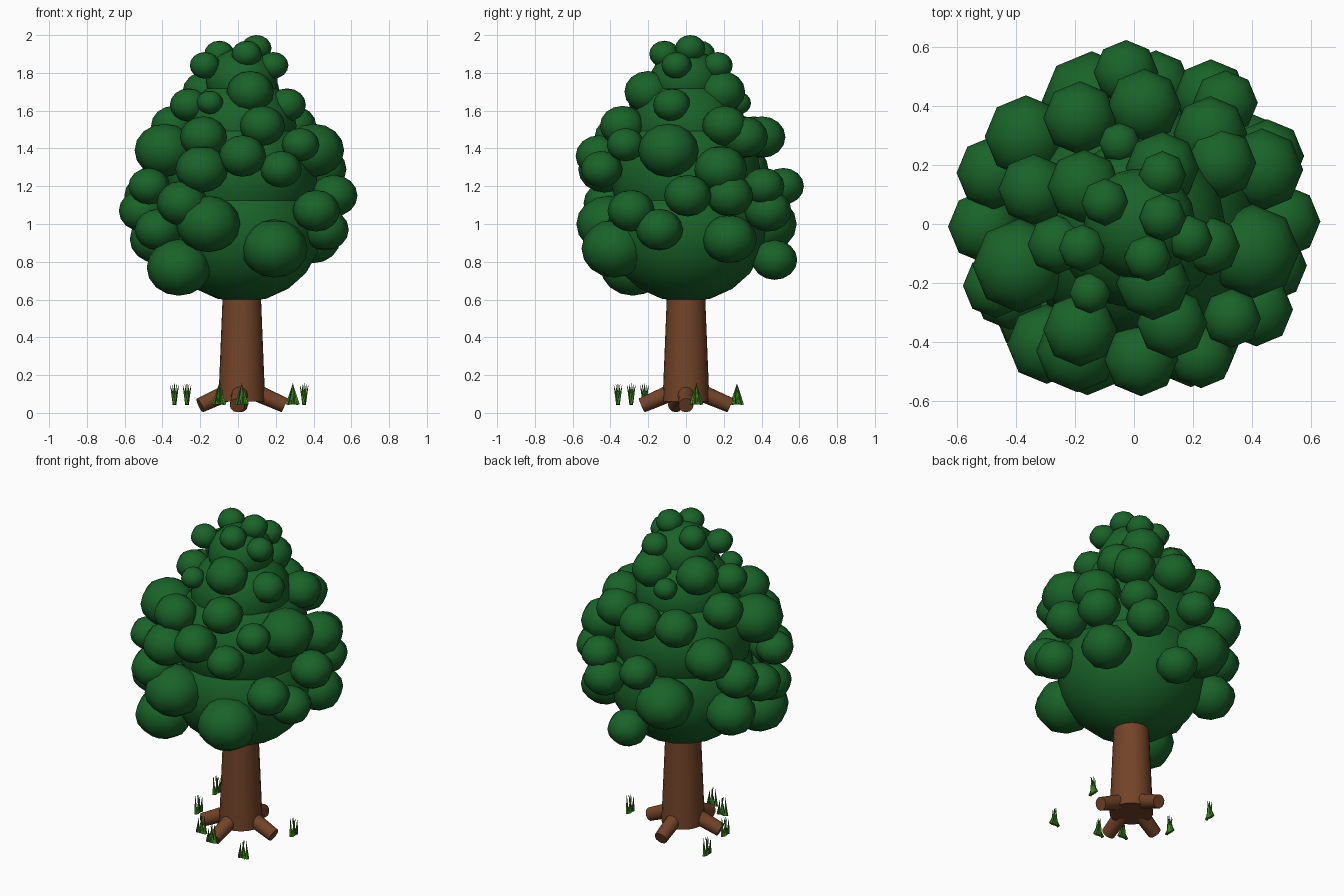
import bpy, bmesh, math
from mathutils import Vector, Matrix

if "Cube" in bpy.data.objects:
    bpy.data.objects.remove(bpy.data.objects["Cube"])


def material(name, rgb):
    m = bpy.data.materials.new(name)
    m.diffuse_color = (*rgb, 1)
    m.use_nodes = True
    m.node_tree.nodes["Principled BSDF"].inputs["Base Color"].default_value = m.diffuse_color
    return m


LEAF = material("leaf green", (0.010, 0.125, 0.022))
BARK = material("bark brown", (0.170, 0.057, 0.021))
GRASS = material("grass green", (0.045, 0.230, 0.014))


def finish(bm, name, mat, angle=None):
    me = bpy.data.meshes.new(name)
    bm.to_mesh(me)
    bm.free()
    me.materials.append(mat)
    ob = bpy.data.objects.new(name, me)
    bpy.context.collection.objects.link(ob)
    if angle:
        bpy.ops.object.select_all(action='DESELECT')
        ob.select_set(True)
        bpy.context.view_layer.objects.active = ob
        bpy.ops.object.shade_smooth_by_angle(angle=math.radians(angle))


def taper(bm, a, b, r1, r2, sides):
    """Tapered cylinder from point a to point b."""
    a, b = Vector(a), Vector(b)
    d = b - a
    mat = Matrix.Translation((a + b) / 2) @ d.to_track_quat('Z', 'Y').to_matrix().to_4x4()
    bmesh.ops.create_cone(bm, cap_ends=True, segments=sides, radius1=r1, radius2=r2,
                          depth=d.length, matrix=mat)


def blob(bm, pos, r, squash=0.88, seg=8, rings=8):
    """Squashed low-poly ball."""
    mat = Matrix.Translation(pos) @ Matrix.Diagonal((r, r, r * squash, 1))
    bmesh.ops.create_uvsphere(bm, u_segments=seg, v_segments=rings, radius=1, matrix=mat)


# Trunk
bm = bmesh.new()
taper(bm, (0.02, 0, 0.06), (0.02, 0, 0.80), 0.124, 0.094, 20)
finish(bm, "trunk", BARK, 40)

# Four roots, about a quarter turn apart
bm = bmesh.new()
for i in range(4):
    a = math.radians(90 * i + (0, 2, 14, -6)[i])
    c, s = math.cos(a), math.sin(a)
    taper(bm, (0.02 + 0.06 * c, 0.06 * s, 0.115), (0.02 + 0.228 * c, 0.235 * s, 0.040),
          0.046, 0.040, 12)
finish(bm, "roots", BARK, 40)

# Grass tufts: blade feet spread along one axis, tips along the other
bm = bmesh.new()
tufts = ((-0.336, 0.27), (-0.27, -0.005), (0.35, 0.055),
         (-0.10, -0.22), (0.02, -0.29), (0.29, -0.36))
for x, y in tufts:
    for i in range(-2, 3):
        a, b = (0.014 * i, 0), (0.0014 * i, 0.011 * i * (-1) ** i)
        if y > -0.1:
            a, b = a[::-1], b[::-1]
        taper(bm, (x + a[0], y + a[1], 0.045),
              (x + b[0], y + b[1], 0.157 - 0.006 * abs(i)), 0.010, 0.001, 5)
finish(bm, "grass", GRASS)

# Crown core: stacked ellipsoids
bm = bmesh.new()
for z, r in ((0.96, 0.42), (1.25, 0.40), (1.52, 0.29), (1.76, 0.19)):
    blob(bm, (0.02, 0, z), r, 0.89, 16, 10)
finish(bm, "crown_core", LEAF, 60)

# Crown outline: height and outer radius
PROFILE = ((0.75, 0.59), (1.0, 0.61), (1.1, 0.64), (1.3, 0.61), (1.42, 0.56),
           (1.52, 0.48), (1.64, 0.36), (1.83, 0.285), (1.92, 0.18))


def reach(z):
    for (z0, r0), (z1, r1) in zip(PROFILE, PROFILE[1:]):
        if z <= z1:
            return r0 + (r1 - r0) * (z - z0) / (z1 - z0)
    return PROFILE[-1][1]


def on_crown(z, r, degrees):
    a = math.radians(degrees)
    d = reach(z) - r
    return Vector((d * math.cos(a), d * math.sin(a), z))


# Leaf clumps in tiers: height, clump radius, then compass angles
placed = []
bm = bmesh.new()
for z, r, *angles in ((0.77, 0.17, 222), (0.87, 0.175, -63), (0.81, 0.12, 81),
                      (0.92, 0.145, 159, 30), (0.97, 0.125, 209, -17),
                      (1.00, 0.17, 109, 249), (1.07, 0.125, 181, -35, 59),
                      (1.11, 0.135, 234), (1.15, 0.125, 1, 27, 160),
                      (1.20, 0.11, 204, 93, 53), (1.29, 0.14, 23, 246, 141),
                      (1.29, 0.11, -63), (1.36, 0.125, -87), (1.39, 0.16, -13, 200),
                      (1.42, 0.10, -44), (1.46, 0.125, 243, 117, 85, 50),
                      (1.52, 0.12, -69, 35, 161), (1.63, 0.10, 195, -16),
                      (1.70, 0.125, -72, 143, 63), (1.84, 0.08, 205, -15, 60),
                      (1.90, 0.08, 143, -68), (1.93, 0.08, 13)):
    for angle in angles:
        p = on_crown(z, r, angle)
        blob(bm, p, r)
        placed.append((p, r))
finish(bm, "leaf_clumps", LEAF, 60)

# Smaller clumps fill the gaps that remain, walking up a spiral
bm = bmesh.new()
for i in range(240):
    z = 0.95 + 0.9 * i / 240
    r = 0.105 if z < 1.6 else 0.07
    p = on_crown(z, r, i * 137.5)
    p.x *= 0.96
    p.y *= 0.96
    if all((p - q).length > 0.9 * (r + s) for q, s in placed):
        blob(bm, p, r)
        placed.append((p, r))
finish(bm, "small_leaf_clumps", LEAF, 60)
